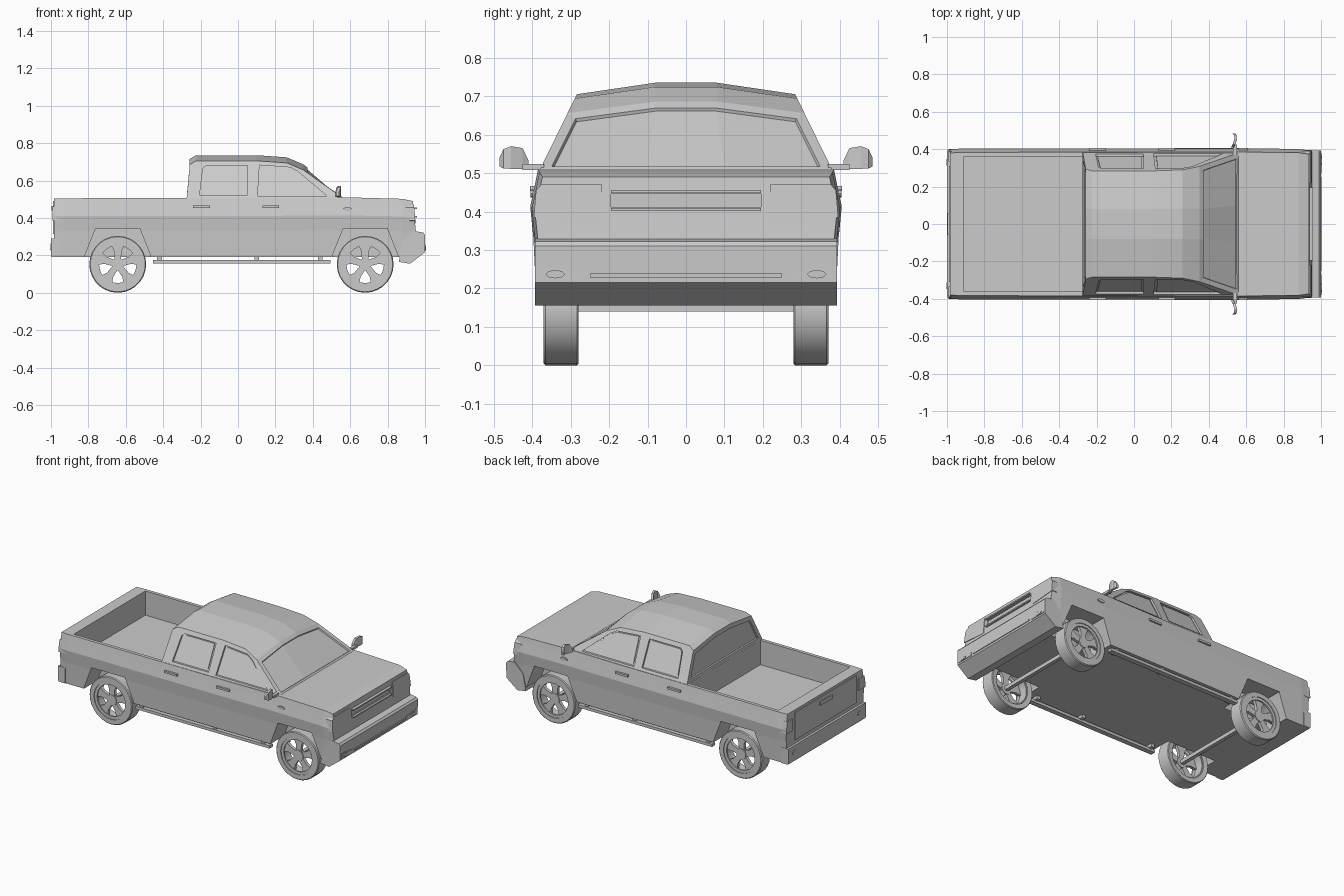
import bpy, bmesh, math
from mathutils import Vector

if "Cube" in bpy.data.objects:
    bpy.data.objects.remove(bpy.data.objects["Cube"])


def add(name, bm, mirror=False, smooth=False):
    bmesh.ops.recalc_face_normals(bm, faces=bm.faces)
    me = bpy.data.meshes.new(name)
    bm.to_mesh(me)
    bm.free()
    ob = bpy.data.objects.new(name, me)
    bpy.context.collection.objects.link(ob)
    if mirror:
        m = ob.modifiers.new("Mirror", 'MIRROR')
        m.use_axis = (False, True, False)
        m.use_mirror_merge = False
    if smooth:
        bpy.ops.object.select_all(action='DESELECT')
        ob.select_set(True)
        bpy.context.view_layer.objects.active = ob
        bpy.ops.object.shade_smooth_by_angle(angle=math.radians(35))
    return ob


def loft(bm, rings, caps=True, closed=False):
    vs = [[bm.verts.new(p) for p in r] for r in rings]
    n = len(vs[0])
    for a, b in zip(vs, vs[1:] + (vs[:1] if closed else [])):
        for i in range(n):
            bm.faces.new((a[i], a[(i + 1) % n], b[(i + 1) % n], b[i]))
    if caps and not closed:
        bm.faces.new(vs[0])
        bm.faces.new(vs[-1])
    return vs


def prism(name, pts, axis, a, b, mirror=False):
    """Extrude (x,z) points along y, or (y,z) points along x. a, b: number or function of z."""
    def place(p, d):
        d = d(p[1]) if callable(d) else d
        return (p[0], d, p[1]) if axis == 'y' else (d, p[0], p[1])
    bm = bmesh.new()
    loft(bm, [[place(p, a) for p in pts], [place(p, b) for p in pts]])
    return add(name, bm, mirror)


def box(name, x, y, z, mirror=False):
    return prism(name, [(x[0], z[0]), (x[1], z[0]), (x[1], z[1]), (x[0], z[1])], 'y', y[0], y[1], mirror)


def oval(cx, cz, rx, rz, n=12):
    return [(cx + rx * math.cos(2 * math.pi * i / n), cz + rz * math.sin(2 * math.pi * i / n)) for i in range(n)]


def cut(ob, cutters):
    bpy.context.view_layer.objects.active = ob
    for c in cutters:
        c.hide_render = True
        m = ob.modifiers.new("Cut", 'BOOLEAN')
        m.operation, m.solver, m.object = 'DIFFERENCE', 'EXACT', c
        bpy.ops.object.modifier_apply(modifier=m.name)
        bpy.data.objects.remove(c)


# Lower body: one cross-section carried along x, nose leaning forward
half = [(.39, .19), (.397, .33), (.405, .41), (.392, .47), (.385, .505)]
stations = [(-.985, -.985, .505, .985), (-.93, -.93, .505, .995), (.2, .2, .507, 1), (.58, .58, .51, 1),
            (.88, .88, .502, .99), (.965, .935, .49, .97)]
rings = []
for xb, xt, top, w in stations:
    r = [(xb + (xt - xb) * (z - .19) / .315, y * w, .19 + (z - .19) * (top - .19) / .315) for y, z in half]
    rings.append(r + [(x, -y, z) for x, y, z in reversed(r)])
bm = bmesh.new()
loft(bm, rings)
body = add("body", bm)

# Bed, wheel wells and grille slot cut out of the body
WHEELS = (-.643, .68)
cutters = [box("bed_cutter", (-.91, -.275), (-.362, .362), (.35, .7)),
           box("grille_cutter", (.935, 1.1), (-.195, .195), (.412, .445))]
for wx in WHEELS:
    pts = [(wx - .19, .1), (wx - .175, .2), (wx - .118, .343), (wx + .118, .343), (wx + .175, .2), (wx + .19, .1)]
    cutters.append(prism("well_cutter", pts, 'y', .25, .5, True))
cut(body, cutters)


# Cab: stations of base x, roof x, crown height
def side_y(z):
    return .382 - (z - .505) * .49


bm = bmesh.new()
rings = []
for xb, xe, zc in [(-.275, -.258, .715), (-.265, -.225, .735), (.1, .1, .735), (.25, .26, .724), (.57, .35, .686)]:
    ze = zc - .03
    r = [(xb, .1, .5), (xb, side_y(.5), .5), (xe, side_y(ze), ze), (xe, .08, zc)]
    rings.append(r + [(x, -y, z) for x, y, z in reversed(r)])
vs = loft(bm, rings, caps=False)
ends = []
for v in (vs[0], vs[-1]):
    ends.append([bm.faces.new(f) for f in ((v[0], v[1], v[2], v[3]), (v[0], v[3], v[4], v[7]),
                                           (v[7], v[4], v[5], v[6]))])
bmesh.ops.recalc_face_normals(bm, faces=bm.faces)
# Windscreen and rear window set into the ends
for faces in ends:
    bmesh.ops.inset_region(bm, faces=faces, thickness=.027, depth=0, use_even_offset=True)
    bmesh.ops.inset_region(bm, faces=faces, thickness=.003, depth=-.008, use_even_offset=True)
cab = add("cab", bm)

# Side windows: recess plus a slightly smaller glass pane that leaves a seal line
windows = [[(-.205, .522), (.052, .522), (.052, .68), (-.17, .68), (-.188, .665)],
           [(.105, .517), (.475, .517), (.32, .648), (.28, .67), (.115, .682)]]
cut(cab, [prism("window_cutter", w, 'y', lambda z: side_y(z) - .014, lambda z: side_y(z) + .05, True)
          for w in windows])
for w in windows:
    cx, cz = (sum(p[i] for p in w) / len(w) for i in (0, 1))
    pane = [(cx + (x - cx) * .91, cz + (z - cz) * .87) for x, z in w]
    prism("side_glass", pane, 'y', lambda z: side_y(z) - .02, lambda z: side_y(z) - .008, True)

# Front bumper, its slot trim and fog lights
prism("front_bumper", [(.86, .165), (.92, .155), (.998, .215), (1, .31), (.99, .322), (.94, .33), (.9, .29), (.88, .27)],
      'y', -.393, .393)
box("bumper_trim", (.99, 1.003), (-.25, .25), (.228, .239))
prism("fog_surround", [(.27, .225), (.38, .225), (.38, .258), (.27, .245)], 'x', .99, 1.002, True)
prism("fog_light", oval(.34, .237, .025, .011, 8), 'x', .99, 1.006, True)

# Headlights and grille bars
prism("headlight", [(.22, .37), (.396, .385), (.39, .455), (.375, .472), (.22, .472)], 'x', .895,
      lambda z: .965 - (z - .19) * .085, True)
for z in (.405, .452):
    box("grille_bar", (.93, .956), (-.195, .195), (z - .004, z + .004))

# Rear bumper, tail lights, tailgate details
prism("rear_bumper", [(-.95, .19), (-.997, .19), (-1, .2), (-1, .29), (-.95, .29)], 'y', -.393, .393)
prism("tail_light", [(.335, .385), (.4, .385), (.398, .42), (.39, .46), (.335, .46)], 'x', -.992, -.94, True)
prism("reflector", oval(.33, .245, .018, .018), 'x', -1.003, -.98, True)
box("tailgate_panel", (-.99, -.97), (-.31, .31), (.315, .49))
box("tailgate_handle", (-.996, -.98), (-.06, .06), (.44, .465))

# Running boards with brackets
box("running_board", (-.455, .495), (.355, .388), (.157, .175), True)
for x in (-.42, .1, .44):
    box("board_bracket", (x - .013, x + .013), (.33, .378), (.17, .195), True)

# Door handles and fender markers
for x in (-.195, .175):
    box("door_handle", (x - .045, x + .045), (.385, .406), (.453, .466), True)
prism("fender_marker", oval(.585, .447, .025, .01), 'y', .385, .405, True)

# Door mirrors: stem and curved shell
box("mirror_stem", (.53, .55), (.37, .425), (.508, .524), True)
bm = bmesh.new()
rings = []
for y, x, z0, z1 in [(.41, .525, .512, .533), (.425, .533, .511, .565), (.455, .543, .511, .57),
                     (.475, .54, .512, .562), (.485, .53, .517, .54)]:
    rings.append([(x - .006, y, z0), (x + .009, y, z0), (x + .009, y, z1), (x - .006, y, z1)])
loft(bm, rings)
add("mirror", bm, True)


# Wheels: turned tyre and rim, five flared spokes and a hub
def lathe(name, wx, profile, n=28):
    bm = bmesh.new()
    loft(bm, [[(wx + r * math.cos(t), y, .152 + r * math.sin(t)) for y, r in profile]
              for t in (2 * math.pi * i / n for i in range(n))], closed=True)
    return add(name, bm, True, True)


for wx in WHEELS:
    lathe("tyre", wx, [(.283, .118), (.28, .148), (.284, .152), (.366, .152), (.371, .147), (.371, .118)])
    lathe("rim", wx, [(.29, .112), (.29, .12), (.366, .12), (.366, .1), (.355, .1), (.35, .112)])
    prism("hub", oval(wx, .152, .034, .034, 15), 'y', .335, .362, True)
    for k in range(5):
        t = math.pi / 2 + 2 * math.pi * k / 5
        c, s = math.cos(t), math.sin(t)
        shape = [(.015, -.017), (.07, -.02), (.106, -.038), (.106, .038), (.07, .02), (.015, .017)]
        prism("spoke", [(wx + r * c - o * s, .152 + r * s + o * c) for r, o in shape], 'y', .338, .358, True)
    # Axle
    box("axle", (wx - .012, wx + .012), (-.34, .34), (.14, .164))
